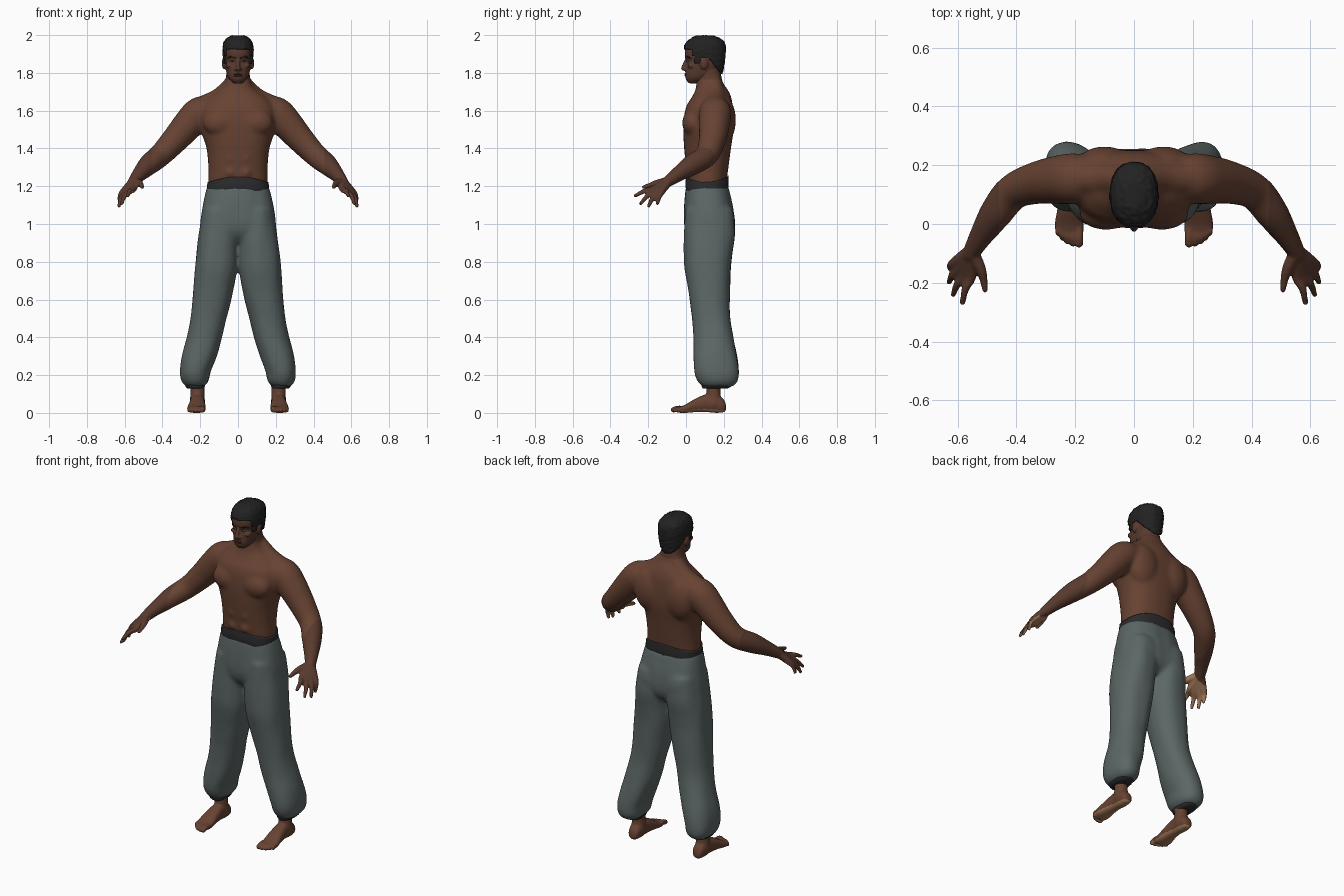
import bpy, bmesh, math
from mathutils import Vector, Matrix, noise

if "Cube" in bpy.data.objects:
    bpy.data.objects.remove(bpy.data.objects["Cube"], do_unlink=True)


def material(name, r, g, b):
    mat = bpy.data.materials.new(name)
    mat.use_nodes = True
    mat.diffuse_color = (r, g, b, 1)
    shader = mat.node_tree.nodes["Principled BSDF"]
    shader.inputs["Base Color"].default_value = (r, g, b, 1)
    shader.inputs["Roughness"].default_value = 0.8
    return mat


skin = material("brown_skin", .135, .055, .032)
deep_skin = material("deep_brown_skin", .1, .042, .027)
pale_skin = material("palm_and_sole", .36, .19, .1)
cloth = material("grey_green_cloth", .105, .135, .13)
band = material("dark_band", .024, .024, .026)
hair_black = material("black_hair", .016, .016, .016)
lip_tone = material("lip", .085, .028, .022)
eye_white = material("eye_white", .3, .27, .24)


def spline(rows, steps):
    """Catmull-Rom interpolation through rows of numbers."""
    out = []
    last = len(rows) - 1
    for i in range(last):
        quad = (rows[max(i - 1, 0)], rows[i], rows[i + 1], rows[min(i + 2, last)])
        for k in range(steps):
            t = k / steps
            out.append([b + .5 * t * (c - a + t * (2*a - 5*b + 4*c - d + t * (3*(b - c) + d - a)))
                        for a, b, c, d in zip(*quad)])
    return out + [list(rows[-1])]


def skin_rings(bm, rings):
    """Bridge rings of points into a closed, capped surface."""
    rings = [[bm.verts.new(p) for p in ring] for ring in rings]
    n = len(rings[0])
    faces = [bm.faces.new((a[i], a[(i + 1) % n], b[(i + 1) % n], b[i]))
             for a, b in zip(rings, rings[1:]) for i in range(n)]
    faces += [bm.faces.new(rings[0]), bm.faces.new(rings[-1])]
    bmesh.ops.recalc_face_normals(bm, faces=faces)


def loft(bm, rows, side=1, power=2.3, n=40, steps=5, along_y=False):
    """Rows are: position on axis, centre x, half width, low and high depth."""
    rings = []
    for t, cx, hx, lo, hi in spline(rows, steps):
        ring = []
        for i in range(n):
            a = math.tau * i / n
            c, s = math.cos(a), math.sin(a)
            x = side * (cx + hx * math.copysign(abs(c) ** (2 / power), c))
            d = (lo + hi) / 2 + (hi - lo) / 2 * math.copysign(abs(s) ** (2 / power), s)
            ring.append((x, t, d) if along_y else (x, d, t))
        rings.append(ring)
    skin_rings(bm, rings)


def ball(bm, centre, radii, side=1):
    x, y, z = centre
    bmesh.ops.create_uvsphere(bm, u_segments=20, v_segments=12, radius=1,
                              matrix=Matrix.Translation((side * x, y, z)) @ Matrix.Diagonal((*radii, 1)))


def tube(bm, rows, side=1, n=20):
    """Round limb through rows of x, y, z, radius, with rounded ends."""
    rows = spline([(side * x, y, z, r) for x, y, z, r in rows], 5)
    pts = [Vector(r[:3]) for r in rows]
    rings, old, turn = [], Vector((0, 0, 1)), Matrix.Identity(3)
    for i, p in enumerate(pts):
        new = (pts[min(i + 1, len(pts) - 1)] - pts[max(i - 1, 0)]).normalized()
        turn = old.rotation_difference(new).to_matrix() @ turn
        old = new
        rings.append([p + turn @ Vector((math.cos(math.tau * k / n), math.sin(math.tau * k / n), 0))
                      * rows[i][3] for k in range(n)])
    skin_rings(bm, rings)
    for r in (rows[0], rows[-1]):
        ball(bm, r[:3], [r[3]] * 3)


def relax(bm, count, rule=lambda co: True):
    verts = [v for v in bm.verts if rule(v.co)]
    for _ in range(count):
        bmesh.ops.smooth_vert(bm, verts=verts, factor=.5, use_axis_x=True, use_axis_y=True, use_axis_z=True)


def make(name, bm, mats):
    mesh = bpy.data.meshes.new(name)
    bm.to_mesh(mesh)
    bm.free()
    for m in mats:
        mesh.materials.append(m)
    mesh.shade_smooth()
    obj = bpy.data.objects.new(name, mesh)
    bpy.context.scene.collection.objects.link(obj)
    return obj


def fuse(bm, voxel):
    """Merge overlapping solids into one continuous surface."""
    obj = make("fuse_helper", bm, [])
    mod = obj.modifiers.new("fuse", 'REMESH')
    mod.mode, mod.voxel_size = 'VOXEL', voxel
    bpy.context.view_layer.update()
    mesh = bpy.data.meshes.new_from_object(obj.evaluated_get(bpy.context.evaluated_depsgraph_get()))
    out = bmesh.new()
    out.from_mesh(mesh)
    for f in out.faces:
        f.material_index = 0
    old = obj.data
    bpy.data.objects.remove(obj)
    bpy.data.meshes.remove(old)
    bpy.data.meshes.remove(mesh)
    return out


# Torso, neck, arms and hands
bm = bmesh.new()
loft(bm, [(1.12, 0, .145, .03, .21), (1.22, 0, .158, .01, .215), (1.3, 0, .157, .0, .225),
          (1.4, 0, .167, -.01, .238), (1.48, 0, .192, -.014, .25), (1.55, 0, .205, -.012, .252),
          (1.62, 0, .195, .0, .248), (1.67, 0, .155, .03, .24), (1.71, 0, .1, .05, .222),
          (1.75, 0, .07, .055, .195), (1.8, 0, .062, .06, .185), (1.86, 0, .058, .07, .175)])
wrist = (.553, -.09, 1.228, .024)
fingers = [((.553, -.175, 1.185), (.583, -.268, 1.15)), ((.575, -.17, 1.175), (.615, -.24, 1.108)),
           ((.597, -.155, 1.167), (.629, -.198, 1.095)), ((.61, -.13, 1.168), (.626, -.152, 1.108))]
for s in (1, -1):
    tube(bm, [(.13, .155, 1.6, .07), (.2, .155, 1.59, .086), (.26, .15, 1.53, .083), (.33, .14, 1.45, .073),
              (.41, .11, 1.365, .062), (.47, .035, 1.315, .056), (.52, -.04, 1.265, .04),
              (.555, -.1, 1.222, .029)], s, 28)
    tube(bm, [(.03, .15, 1.75, .04), (.1, .155, 1.665, .055), (.19, .155, 1.62, .058)], s)
    ball(bm, (.095, .035, 1.535), (.092, .056, .07), s)
    ball(bm, (.1, .195, 1.55), (.1, .07, .13), s)
    for z in (1.27, 1.345, 1.42):
        ball(bm, (.04, .025, z), (.036, .034, .036), s)
    for knuckle, tip in fingers:
        middle = Vector(knuckle).lerp(Vector(tip), .5) + Vector((.006, 0, .006))
        tube(bm, [wrist, (*knuckle, .018), (*middle, .0135), (*tip, .01)], s, 12)
    tube(bm, [wrist, (.523, -.15, 1.217, .019), (.512, -.19, 1.205, .014), (.507, -.224, 1.195, .011)], s, 12)
body = fuse(bm, .0065)
relax(body, 18, lambda co: abs(co.x) < .46)
relax(body, 2)
for f in body.faces:
    c = f.calc_center_median()
    palm = Vector((math.copysign(.52, -c.x), .44, -.73))
    if c.y < -.1 and abs(c.x) > .49:
        f.material_index = 2 if f.normal.dot(palm) > .3 else 1
    elif abs(c.x) > .46 or c.z > 1.765:
        f.material_index = 1
make("torso_and_arms", body, [skin, deep_skin, pale_skin])

# Head with nose, brow ridge and ears
bm = bmesh.new()
loft(bm, [(1.745, 0, .022, .015, .06), (1.765, 0, .045, .0, .12), (1.79, 0, .058, -.004, .16),
          (1.83, 0, .067, .001, .185), (1.86, 0, .071, .006, .194), (1.885, 0, .073, -.005, .2),
          (1.92, 0, .073, -.005, .2), (1.96, 0, .065, .012, .192), (1.985, 0, .04, .045, .16)])
tube(bm, [(0, .004, 1.872, .009), (0, -.01, 1.838, .011), (0, -.014, 1.824, .013)])
for s in (1, -1):
    ball(bm, (.011, -.004, 1.82), (.01, .011, .008), s)
    ball(bm, (.045, .03, 1.838), (.02, .022, .014), s)
    ball(bm, (.075, .095, 1.85), (.011, .022, .032), s)
head = fuse(bm, .005)
relax(head, 3)
make("head", head, [deep_skin])

# Eyes, brows and lips
eyes, pupils, brows, lips = (bmesh.new() for _ in range(4))
for s in (1, -1):
    ball(eyes, (.03, .011, 1.861), (.012, .008, .0045), s)
    ball(pupils, (.03, .006, 1.861), (.005, .005, .0045), s)
    tube(brows, [(.013, -.001, 1.88, .003), (.04, .009, 1.886, .004), (.055, .025, 1.878, .003)], s, 8)
for z in (1.794, 1.785):
    ball(lips, (0, .001, z), (.023, .009, .005))
make("eyes", eyes, [eye_white])
make("pupils", pupils, [hair_black])
make("eyebrows", brows, [hair_black])
make("lips", lips, [lip_tone])

# Cropped curly hair, trimmed along the hairline
bm = bmesh.new()
loft(bm, [(1.79, 0, .062, .02, .19), (1.83, 0, .074, .005, .2), (1.87, 0, .079, -.006, .206),
          (1.92, 0, .082, -.012, .211), (1.96, 0, .076, .0, .205), (1.985, 0, .058, .03, .175),
          (1.998, 0, .03, .06, .14)], n=72, steps=8)


def hairline(y):
    for limit, z in ((.03, 1.925), (.045, 1.89), (.075, 1.85), (.115, 1.885)):
        if y < limit:
            return z
    return 1.885 - (y - .115) * 1.2


bald = [f for f in bm.faces if f.calc_center_median().z < hairline(f.calc_center_median().y)]
bmesh.ops.delete(bm, geom=bald, context='FACES')
bm.normal_update()
for v in bm.verts:
    v.co += v.normal * noise.noise(v.co * 70) * .004
hair = make("hair", bm, [hair_black])
shell = hair.modifiers.new("thickness", 'SOLIDIFY')
shell.thickness, shell.offset = .012, -1

# Loose trousers
bm = bmesh.new()
loft(bm, [(1.2, 0, .163, .0, .225), (1.1, 0, .185, -.01, .248), (1.0, 0, .2, -.01, .255),
          (.94, 0, .185, .01, .24), (.9, 0, .13, .05, .2)], power=2.5)
legs = [(1.08, .01, .185, -.005, .25), (.95, .0, .207, -.01, .26), (.85, .0, .22, -.01, .247),
        (.75, .006, .23, -.005, .237), (.6, .035, .241, .02, .232), (.5, .06, .252, .035, .235),
        (.4, .085, .272, .04, .25), (.3, .115, .297, .04, .27), (.22, .145, .308, .045, .28),
        (.17, .155, .302, .06, .275), (.14, .178, .28, .085, .25)]
for s in (1, -1):
    loft(bm, [(z, (a + b) / 2, (b - a) / 2, lo, hi) for z, a, b, lo, hi in legs], s)
    ball(bm, (.095, .19, 1.02), (.085, .07, .1), s)
trousers = fuse(bm, .01)
relax(trousers, 6)
trousers.normal_update()
for v in trousers.verts:
    v.co += v.normal * noise.noise(Vector((v.co.x * 14, v.co.y * 14, v.co.z * 5))) * .004
make("trousers", trousers, [cloth])

# Waistband and ankle cuffs
bm = bmesh.new()
loft(bm, [(1.18, 0, .163, .0, .224), (1.21, 0, .165, -.003, .226), (1.25, 0, .162, .0, .224)], power=2.5)
for v in bm.verts:
    v.co.z -= 1.2 * v.co.x ** 2 - .05 * max(v.co.y - .1, 0)
make("waistband", bm, [band])
bm = bmesh.new()
for s in (1, -1):
    loft(bm, [(.128, .224, .042, .09, .215), (.14, .227, .051, .083, .24), (.16, .227, .05, .085, .24)], s)
make("ankle_cuffs", bm, [band])

# Bare feet
bm = bmesh.new()
toes = [(.187, -.066, .015), (.208, -.067, .011), (.227, -.06, .0105), (.244, -.047, .01), (.259, -.031, .0095)]
for s in (1, -1):
    loft(bm, [(.212, .215, .012, .015, .04), (.2, .215, .03, .004, .07), (.16, .215, .038, 0, .1),
              (.11, .215, .038, .004, .1), (.05, .217, .044, .004, .075), (0, .22, .05, 0, .046),
              (-.03, .219, .046, 0, .033), (-.042, .216, .036, .004, .025)], s, along_y=True)
    tube(bm, [(.215, .15, .05, .042), (.215, .145, .11, .037), (.214, .15, .2, .04)], s)
    for x, y, r in toes:
        tube(bm, [(x, .0, .022, r), (x, (y - .02) / 2, .024, r), (x, y, r + .001, r)], s, 12)
feet = fuse(bm, .005)
relax(feet, 3)
feet.normal_update()
for f in feet.faces:
    f.material_index = int(f.normal.z < -.5 and f.calc_center_median().z < .03)
make("feet", feet, [skin, pale_skin])
